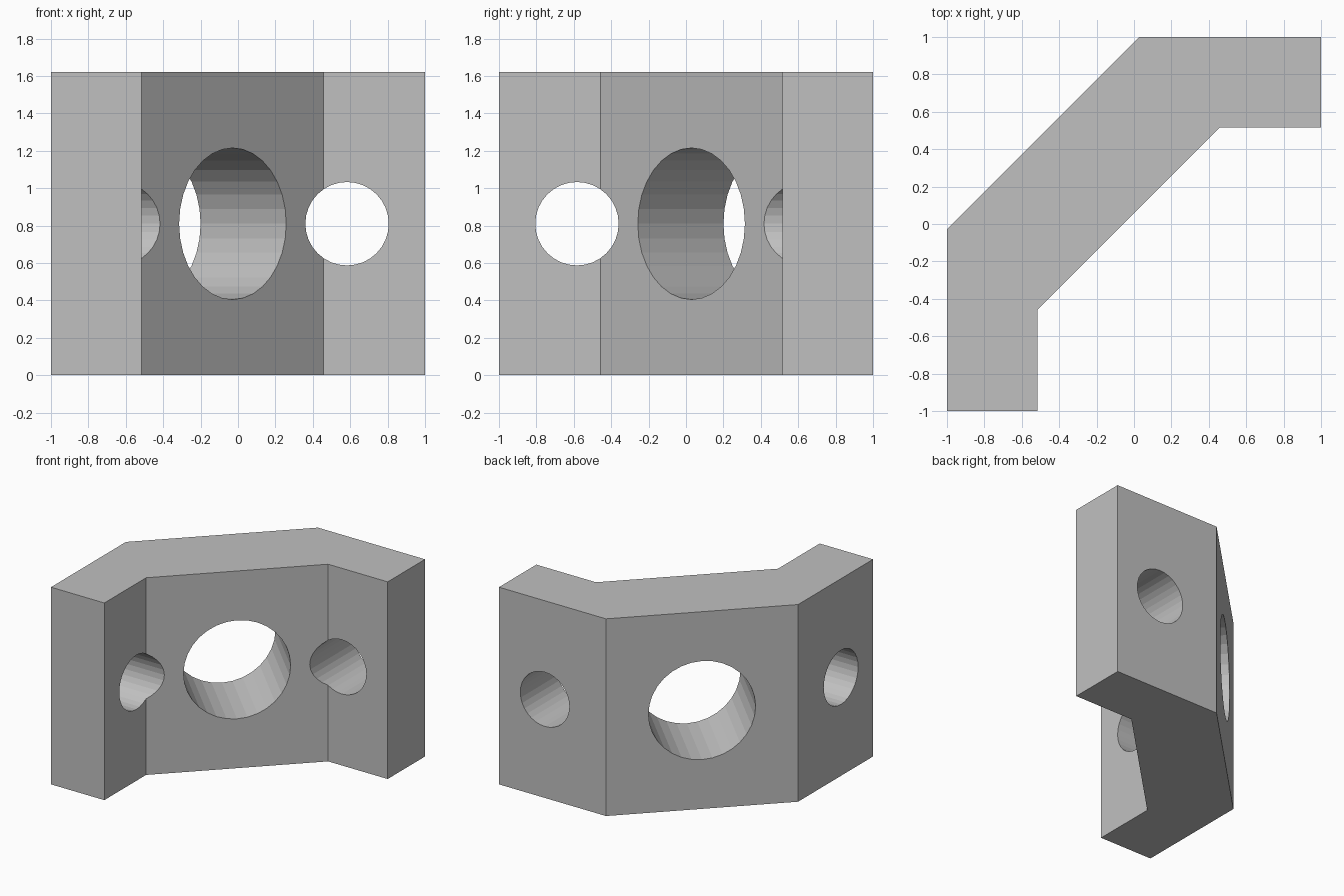
import bpy, bmesh, math
from mathutils import Matrix, Vector

if "Cube" in bpy.data.objects:
    bpy.data.objects.remove(bpy.data.objects["Cube"])

HEIGHT = 1.62
MID = HEIGHT / 2

grey = bpy.data.materials.new("light grey")
grey.diffuse_color = (0.53, 0.53, 0.53, 1)
grey.use_nodes = True
grey.node_tree.nodes["Principled BSDF"].inputs["Base Color"].default_value = grey.diffuse_color


def make_object(name, bm):
    bmesh.ops.recalc_face_normals(bm, faces=bm.faces)
    mesh = bpy.data.meshes.new(name)
    bm.to_mesh(mesh)
    bm.free()
    mesh.materials.append(grey)
    obj = bpy.data.objects.new(name, mesh)
    bpy.context.collection.objects.link(obj)
    return obj


# Angled bracket: bent strip profile extruded upwards
profile = [(-1, -1), (-0.515, -1), (-0.515, -0.458), (0.458, 0.515),
           (1, 0.515), (1, 1), (0.027, 1), (-1, -0.027)]
bm = bmesh.new()
base = bm.faces.new([bm.verts.new((x, y, 0)) for x, y in profile])
top = bmesh.ops.extrude_face_region(bm, geom=[base])["geom"]
bmesh.ops.translate(bm, vec=(0, 0, HEIGHT),
                    verts=[v for v in top if isinstance(v, bmesh.types.BMVert)])
bracket = make_object("angled_bracket", bm)


# Round holes: hidden cylinder cutters along a horizontal axis
def drill(name, x, y, radius, axis):
    direction = Vector((*axis, 0)).normalized()
    side = Vector((0, 0, 1)).cross(direction)
    rot = Matrix((side, Vector((0, 0, 1)), -direction)).transposed().to_4x4()
    if rot.determinant() < 0:
        rot = Matrix((side, Vector((0, 0, 1)), direction)).transposed().to_4x4()
    bm = bmesh.new()
    bmesh.ops.create_cone(bm, cap_ends=True, segments=32, radius1=radius,
                          radius2=radius, depth=4,
                          matrix=Matrix.Translation((x, y, MID)) @ rot)
    cutter = make_object(name, bm)
    cutter.hide_render = True
    cutter.hide_set(True)
    cutter.display_type = 'WIRE'
    mod = bracket.modifiers.new(name, 'BOOLEAN')
    mod.operation = 'DIFFERENCE'
    mod.solver = 'EXACT'
    mod.object = cutter


drill("centre_hole_cutter", -0.028, 0.028, 0.405, (1, -1))
drill("right_arm_hole_cutter", 0.583, 0.75, 0.223, (0, 1))
drill("left_arm_hole_cutter", -0.75, -0.583, 0.223, (1, 0))

# Bake the holes and drop the cutters
bpy.context.view_layer.update()
baked = bpy.data.meshes.new_from_object(
    bracket.evaluated_get(bpy.context.evaluated_depsgraph_get()))
bracket.modifiers.clear()
bracket.data = baked
for obj in list(bpy.data.objects):
    if obj is not bracket and obj.name.endswith("_cutter"):
        bpy.data.objects.remove(obj)
